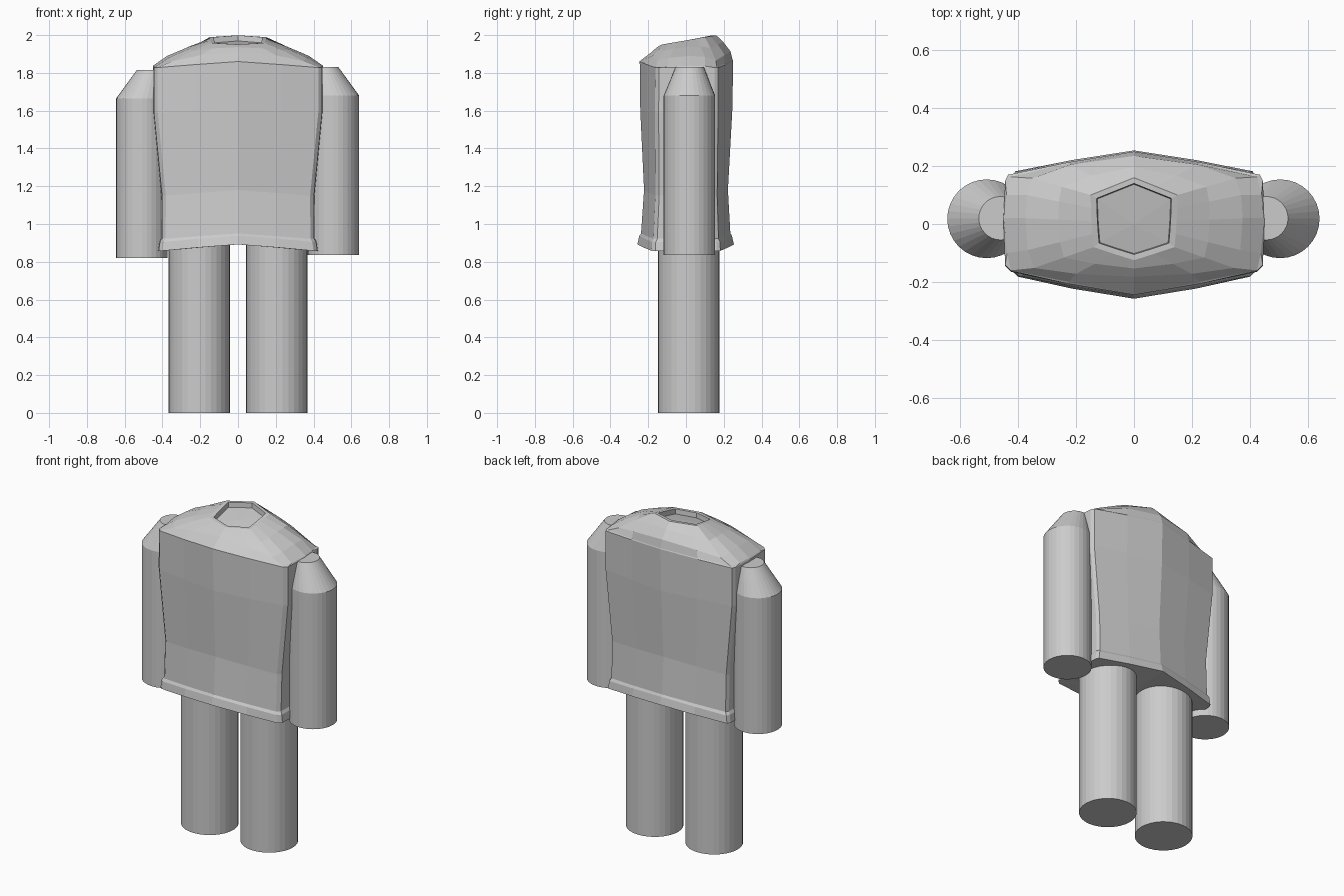
import bpy, bmesh
from math import cos, sin, pi

if "Cube" in bpy.data.objects:
    bpy.data.objects.remove(bpy.data.objects["Cube"])


def finish(name, bm):
    bmesh.ops.recalc_face_normals(bm, faces=bm.faces[:])
    mesh = bpy.data.meshes.new(name)
    bm.to_mesh(mesh)
    bm.free()
    obj = bpy.data.objects.new(name, mesh)
    bpy.context.collection.objects.link(obj)
    return obj


def bridge(bm, a, b):
    for i in range(len(a)):
        j = (i + 1) % len(a)
        bm.faces.new((a[i], a[j], b[j], b[i]))


def loft(name, rings, fan_ends=False):
    """Skin a stack of closed point rings and cap both ends."""
    bm = bmesh.new()
    loops = [[bm.verts.new(p) for p in ring] for ring in rings]
    for a, b in zip(loops, loops[1:]):
        bridge(bm, a, b)
    for loop in (loops[0], loops[-1]):
        if fan_ends:
            mid = bm.verts.new((0, 0, (loop[0].co.z + loop[8].co.z) / 2))
            for i in range(len(loop)):
                bm.faces.new((loop[i], loop[(i + 1) % len(loop)], mid))
        else:
            bm.faces.new(loop)
    return finish(name, bm)


def mirror_ring(half):
    return half + [(-x, y, z) for x, y, z in half[-2:0:-1]]


def body_ring(x, y_front, y_back, c_front, c_back, z_mid, z_corner):
    """Half outline: front centre, chest, corner, side, corner, back centre."""
    zq = z_mid * 0.5 + z_corner * 0.5
    return mirror_ring([
        (0, y_front, z_mid),
        (x * 0.51, y_front * 0.54 + c_front * 0.46, zq),
        (x - 0.02, c_front, z_corner),
        (x, c_front + 0.02, z_corner),
        (x + 0.006, 0.01, z_corner),
        (x, c_back - 0.02, z_corner),
        (x - 0.01, c_back, z_corner),
        (x * 0.51, y_back * 0.54 + c_back * 0.46, zq),
        (0, y_back, z_mid)])


# shirt body, with a slightly flared hem
rings = [body_ring(*r) for r in (
    (0.42, -0.258, 0.254, -0.182, 0.182, 0.892, 0.858),
    (0.413, -0.247, 0.243, -0.18, 0.18, 0.938, 0.905),
    (0.403, -0.238, 0.235, -0.172, 0.172, 0.95, 0.922),
    (0.402, -0.222, 0.222, -0.162, 0.165, 1.18, 1.15),
    (0.445, -0.242, 0.245, -0.165, 0.17, 1.60, 1.59),
    (0.445, -0.245, 0.25, -0.162, 0.17, 1.86, 1.828))]

# shoulders
shoulder = [(0, -0.182, 1.91), (0.2, -0.172, 1.893), (0.345, -0.152, 1.862),
            (0.367, -0.09, 1.88), (0.375, 0.02, 1.89), (0.37, 0.1, 1.885),
            (0.35, 0.158, 1.865), (0.22, 0.205, 1.895), (0, 0.235, 1.915)]
edge = [(0, -0.245, 1.862), (0.225, -0.2, 1.848), (0.425, -0.16, 1.83),
        (0.438, -0.1, 1.833), (0.45, 0.02, 1.838), (0.44, 0.1, 1.836),
        (0.425, 0.163, 1.832), (0.225, 0.21, 1.85), (0, 0.248, 1.865)]

# collar: sloping hexagonal rim with a shallow neck recess
outline = [(0, -0.125), (0.07, -0.103), (0.14, -0.08), (0.144, -0.035), (0.147, 0.01),
           (0.149, 0.055), (0.15, 0.1), (0.075, 0.13), (0, 0.16)]


def collar(scale, drop):
    return [(x * scale, 0.018 + (y - 0.018) * scale, 1.972 + 0.17 * y - drop)
            for x, y in outline]


rim = collar(1, 0)
between = [((a[0] + b[0]) / 2, (a[1] + b[1]) / 2, (a[2] + b[2]) / 2 + 0.006)
           for a, b in zip(shoulder, rim)]
for half in (edge, shoulder, between, rim, collar(0.86, 0), collar(0.84, 0.03)):
    rings.append(mirror_ring(half))
loft("shirt", rings, fan_ends=True)


def circle(cx, cy, r, z, n=32):
    return [(cx + r * cos(2 * pi * i / n), cy + r * sin(2 * pi * i / n), z)
            for i in range(n)]


# arms (with leaning shoulder cones) and legs
for side, label, drop in ((1, "left", 0), (-1, "right", 0.015)):
    cx = 0.505 if side > 0 else 0.509
    loft(label + "_arm", [circle(side * cx, 0.018, 0.136, 0.835 - drop),
                          circle(side * cx, 0.018, 0.136, 1.68 - drop),
                          circle(side * (cx - 0.048), 0.02, 0.075, 1.83 - drop)])
    loft(label + "_leg", [circle(side * 0.205, 0.015, 0.163, 0),
                          circle(side * 0.205, 0.015, 0.163, 0.93)])
